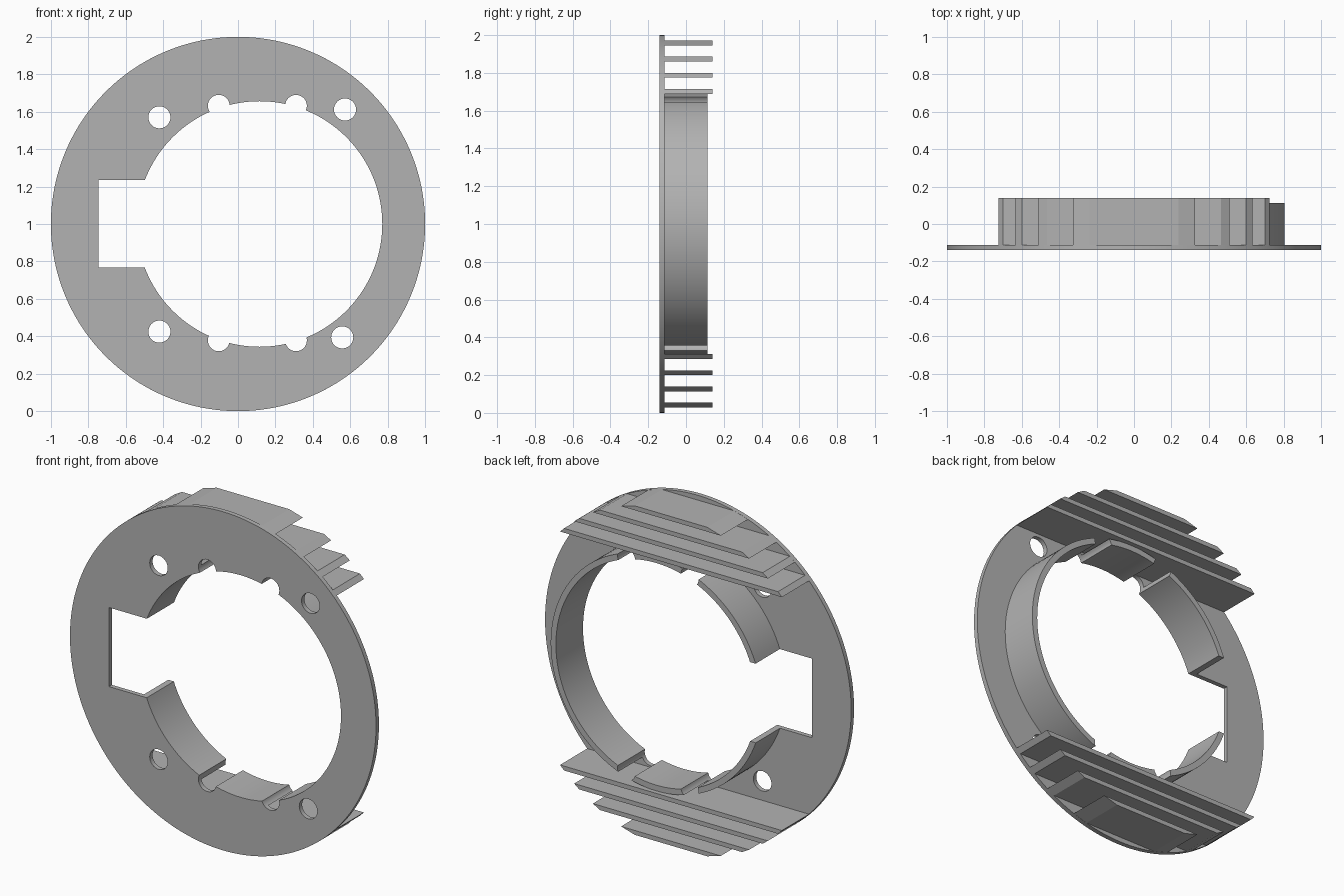
import bpy
import bmesh
from math import sin, cos, tau, sqrt, radians

if "Cube" in bpy.data.objects:
    bpy.data.objects.remove(bpy.data.objects["Cube"])

grey = bpy.data.materials.new("plain_grey")
grey.use_nodes = True
grey.diffuse_color = (0.45, 0.45, 0.45, 1)
grey.node_tree.nodes["Principled BSDF"].inputs["Base Color"].default_value = grey.diffuse_color

FRONT, PLATE_BACK, RING_BACK, FIN_BACK = -0.14, -0.113, 0.113, 0.14
BORE = (0.115, 1.0)
BORE_R, RING_R = 0.656, 0.69


def circle(x, z, r, n=128):
    return [(x + r * cos(tau * i / n), z + r * sin(tau * i / n)) for i in range(n)]


def extrude(name, profile, y0, y1):
    """Solid made by pushing an x-z profile from y0 to y1."""
    bm = bmesh.new()
    face = bm.faces.new([bm.verts.new((x, y0, z)) for x, z in profile])
    moved = bmesh.ops.extrude_face_region(bm, geom=[face])["geom"]
    verts = [v for v in moved if isinstance(v, bmesh.types.BMVert)]
    bmesh.ops.translate(bm, verts=verts, vec=(0, y1 - y0, 0))
    bmesh.ops.recalc_face_normals(bm, faces=bm.faces)
    mesh = bpy.data.meshes.new(name)
    bm.to_mesh(mesh)
    bm.free()
    mesh.materials.append(grey)
    obj = bpy.data.objects.new(name, mesh)
    bpy.context.collection.objects.link(obj)
    return obj


def activate(obj):
    bpy.ops.object.select_all(action="DESELECT")
    obj.select_set(True)
    bpy.context.view_layer.objects.active = obj


def cut(obj, profile):
    """Cut a profile right through the object."""
    cutter = extrude("cutter", profile, -0.5, 0.5)
    cutter.hide_render = True
    mod = obj.modifiers.new("cut", "BOOLEAN")
    mod.operation, mod.solver, mod.object = "DIFFERENCE", "EXACT", cutter
    activate(obj)
    bpy.ops.object.modifier_apply(modifier=mod.name)
    bpy.data.objects.remove(cutter)


# Round face plate and the raised collar behind its bore
plate = extrude("face_plate", circle(0, 1, 1, 160), FRONT, PLATE_BACK)
collar = extrude("collar", circle(*BORE, RING_R), PLATE_BACK, RING_BACK)

# Bore, side slot and edge notches go through both
slot = [(-0.745, 0.768), (0, 0.768), (0, 1.235), (-0.745, 1.235)]
notches = [circle(x, z, 0.058, 32) for x in (-0.103, 0.31) for z in (0.378, 1.632)]
for part in (plate, collar):
    for profile in [circle(*BORE, BORE_R), slot] + notches:
        cut(part, profile)

# Screw holes in the plate
for x, z in ((-0.42, 1.57), (-0.42, 0.425), (0.572, 1.612), (0.557, 0.394)):
    cut(plate, circle(x, z, 0.059, 32))

for part in (plate, collar):
    activate(part)
    bpy.ops.object.shade_smooth_by_angle(angle=radians(30))

# Cooling fins, their ends trimmed to the plate's outline
for side, label in ((1, "upper"), (-1, "lower")):
    for i in range(4):
        low = 0.689 + 0.0855 * i
        high = low + 0.026
        a, b = sqrt(1 - low * low), sqrt(1 - high * high)
        profile = [(-a, 1 + side * low), (a, 1 + side * low),
                   (b, 1 + side * high), (-b, 1 + side * high)]
        extrude(f"{label}_fin_{i + 1}", profile, PLATE_BACK, FIN_BACK)
